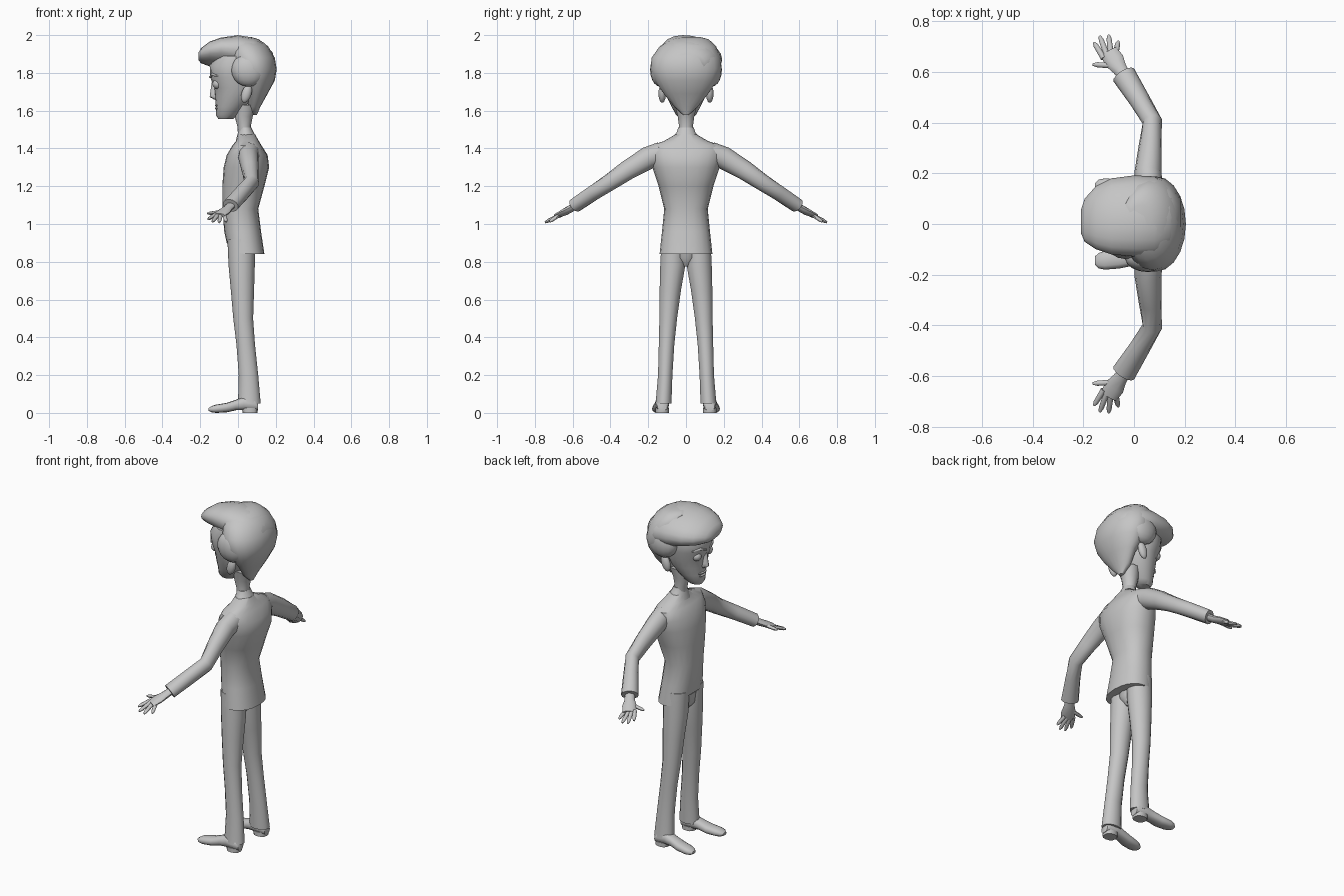
import bpy, bmesh, math
from mathutils import Vector, Matrix

grey = bpy.data.materials.new("plain_grey")
grey.diffuse_color = (0.56, 0.56, 0.56, 1)


def finish(bm, name, mirror=False, angle=45):
    bmesh.ops.recalc_face_normals(bm, faces=bm.faces)
    me = bpy.data.meshes.new(name)
    bm.to_mesh(me)
    bm.free()
    me.materials.append(grey)
    me.shade_smooth()
    me.set_sharp_from_angle(angle=math.radians(angle))
    ob = bpy.data.objects.new(name, me)
    bpy.context.collection.objects.link(ob)
    if mirror:
        m = ob.modifiers.new("mirror", 'MIRROR')
        m.use_axis = (False, True, False)
        m.use_mirror_merge = False
    return ob


def loft(name, rings, n=16, p=1.0, mirror=False, angle=45, adjust=None):
    """Skin rings of (centre, radius vector, radius vector); p < 1 is boxier."""
    bm = bmesh.new()
    loops = []
    for c, a, b in rings:
        loop = []
        for i in range(n):
            t = 2 * math.pi * i / n
            k, s = math.cos(t), math.sin(t)
            k = math.copysign(abs(k) ** p, k)
            s = math.copysign(abs(s) ** p, s)
            loop.append(bm.verts.new(Vector(c) + Vector(a) * k + Vector(b) * s))
        loops.append(loop)
    if adjust:
        adjust(loops)
    for lo, hi in zip(loops, loops[1:]):
        for i in range(n):
            j = (i + 1) % n
            bm.faces.new((lo[i], lo[j], hi[j], hi[i]))
    bm.faces.new(loops[0])
    bm.faces.new(loops[-1])
    return finish(bm, name, mirror, angle)


def stack(rows):
    """Horizontal rings from (z, x min, x max, y centre, y half width)."""
    return [(((x0 + x1) / 2, y, z), ((x1 - x0) / 2, 0, 0), (0, w, 0))
            for z, x0, x1, y, w in rows]


def along_x(rows):
    """Rings facing x from (x, y, z bottom, z top, y half width, tilt)."""
    return [((x, y, (z0 + z1) / 2), (0, w, -tilt), (0, 0, (z1 - z0) / 2))
            for x, y, z0, z1, w, tilt in rows]


def tube(rows):
    """Rings following a path of (x, y, z, side radius, upright radius)."""
    pts = [Vector(r[:3]) for r in rows]
    out = []
    for i, r in enumerate(rows):
        d = (pts[min(i + 1, len(pts) - 1)] - pts[max(i - 1, 0)]).normalized()
        side = d.cross(Vector((0, 0, 1))).normalized()
        out.append((pts[i], side * r[3], side.cross(d) * r[4]))
    return out


def ball(name, centre, radii, turn=0, mirror=False):
    bm = bmesh.new()
    mat = (Matrix.Translation(centre) @ Matrix.Rotation(turn, 4, 'Y')
           @ Matrix.Diagonal((*radii, 1)))
    bmesh.ops.create_uvsphere(bm, u_segments=16, v_segments=10, radius=1, matrix=mat)
    return finish(bm, name, mirror)


# Jacket, with the hem cut higher at the front
def raise_hem(loops):
    for v in loops[0]:
        v.co.z += 0.06 * max(0, (0.04 - v.co.x) / 0.1) ** 2


loft("jacket", stack([
    (0.84, -0.06, 0.14, 0, 0.14), (0.96, -0.073, 0.122, 0, 0.127),
    (1.08, -0.082, 0.107, 0, 0.115), (1.2, -0.083, 0.14, 0, 0.145),
    (1.30, -0.076, 0.165, 0, 0.178), (1.365, -0.06, 0.157, 0, 0.192),
    (1.415, -0.03, 0.125, 0, 0.185), (1.44, -0.01, 0.11, 0, 0.115),
    (1.475, 0.0, 0.09, 0, 0.055)]), n=20, p=0.9, adjust=raise_hem)
loft("collar", stack([(1.44, -0.012, 0.108, 0, 0.085), (1.485, 0.0, 0.083, 0, 0.05),
                      (1.51, 0.008, 0.07, 0, 0.041)]))

# Sleeves
loft("sleeve", tube([
    (0.06, 0.13, 1.375, 0.055, 0.06), (0.055, 0.2, 1.35, 0.054, 0.06),
    (0.064, 0.31, 1.285, 0.045, 0.052), (0.072, 0.405, 1.22, 0.039, 0.045),
    (0.022, 0.49, 1.165, 0.041, 0.042), (-0.04, 0.588, 1.098, 0.048, 0.038)]),
    n=12, mirror=True)

# Hands
loft("palm", tube([
    (-0.025, 0.565, 1.11, 0.024, 0.02), (-0.056, 0.612, 1.08, 0.029, 0.019),
    (-0.078, 0.645, 1.062, 0.04, 0.017), (-0.1, 0.68, 1.045, 0.035, 0.012)]),
    n=10, mirror=True)
fingers = [("index_finger", (-0.12, 0.655, 1.05), (-0.158, 0.717, 1.025)),
           ("middle_finger", (-0.108, 0.668, 1.047), (-0.135, 0.742, 1.012)),
           ("ring_finger", (-0.092, 0.675, 1.045), (-0.1, 0.746, 1.008)),
           ("little_finger", (-0.073, 0.672, 1.047), (-0.062, 0.722, 1.012)),
           ("thumb", (-0.075, 0.625, 1.066), (-0.163, 0.63, 1.055))]
for name, a, b in fingers:
    mid = Vector(a).lerp(Vector(b), 0.8)
    loft(name, tube([(*a, 0.012, 0.011), (*mid, 0.010, 0.009), (*b, 0.005, 0.005)]),
         n=8, mirror=True)

# Trousers
loft("trouser_leg", stack([
    (0.05, 0.0, 0.12, 0.119, 0.043), (0.2, 0.004, 0.107, 0.11, 0.039),
    (0.36, -0.008, 0.09, 0.103, 0.042), (0.5, -0.025, 0.08, 0.094, 0.048),
    (0.65, -0.038, 0.085, 0.083, 0.058), (0.78, -0.05, 0.089, 0.07, 0.068),
    (0.92, -0.056, 0.09, 0.066, 0.065)]), n=14, mirror=True)
loft("trouser_seat", stack([(0.775, 0.0, 0.05, 0, 0.02), (0.82, -0.045, 0.085, 0, 0.06),
                            (0.92, -0.05, 0.088, 0, 0.1)]))

# Shoes
loft("shoe", along_x([
    (0.105, 0.125, 0.012, 0.055, 0.026, 0), (0.09, 0.125, 0.012, 0.075, 0.034, 0),
    (0.03, 0.126, 0.014, 0.085, 0.037, 0), (-0.01, 0.13, 0.014, 0.07, 0.036, 0),
    (-0.06, 0.136, 0.003, 0.053, 0.04, 0), (-0.115, 0.143, 0.0, 0.044, 0.037, 0),
    (-0.14, 0.145, 0.003, 0.036, 0.03, 0), (-0.155, 0.145, 0.01, 0.026, 0.016, 0)]),
    n=12, p=0.8, mirror=True)
loft("shoe_heel", stack([(0, 0.025, 0.103, 0.126, 0.035),
                         (0.025, 0.02, 0.105, 0.126, 0.035)]), n=12, p=0.8, mirror=True)

# Neck and face
loft("neck", stack([(1.45, 0.002, 0.075, 0, 0.04), (1.52, -0.004, 0.068, 0, 0.038),
                    (1.57, -0.018, 0.078, 0, 0.045), (1.63, -0.02, 0.1, 0, 0.06)]), n=14)
loft("face", stack([
    (1.557, -0.105, -0.025, 0, 0.033), (1.578, -0.117, 0.0, 0, 0.053),
    (1.62, -0.116, 0.04, 0, 0.076), (1.67, -0.122, 0.08, 0, 0.1),
    (1.72, -0.126, 0.1, 0, 0.116), (1.775, -0.146, 0.1, 0, 0.13),
    (1.84, -0.15, 0.1, 0, 0.14), (1.89, -0.12, 0.1, 0, 0.13)]), n=20)
loft("nose", stack([(1.66, -0.128, -0.1, 0, 0.014), (1.672, -0.15, -0.1, 0, 0.02),
                    (1.69, -0.148, -0.1, 0, 0.016), (1.75, -0.139, -0.1, 0, 0.01)]), n=10)
ball("upper_lip", (-0.106, 0, 1.628), (0.017, 0.037, 0.008))
ball("lower_lip", (-0.106, 0, 1.612), (0.017, 0.03, 0.008))
ball("eye", (-0.108, 0.053, 1.742), (0.027, 0.027, 0.027), mirror=True)
loft("eyebrow", [((x, y, z), (0.007, 0, 0), (0, 0, r)) for x, y, z, r in
                 [(-0.146, 0.018, 1.778, 0.006), (-0.136, 0.058, 1.792, 0.008),
                  (-0.11, 0.095, 1.784, 0.004)]], n=8, mirror=True)
ball("ear", (0.045, 0.126, 1.69), (0.026, 0.02, 0.05), turn=0.3, mirror=True)

# Hair: back mass, side locks and swept quiff
loft("hair_back", stack([
    (1.577, 0.075, 0.1, 0, 0.015), (1.62, 0.055, 0.118, 0, 0.062),
    (1.69, 0.045, 0.157, 0, 0.118), (1.76, 0.0, 0.195, 0, 0.165),
    (1.82, -0.03, 0.205, 0, 0.188), (1.88, -0.05, 0.195, 0, 0.182),
    (1.94, -0.06, 0.16, 0.01, 0.15), (1.978, -0.05, 0.11, 0.02, 0.1),
    (1.99, -0.02, 0.07, 0.025, 0.05)]), n=20)
ball("side_lock", (0.055, 0.135, 1.815), (0.09, 0.055, 0.088), mirror=True)
loft("quiff", along_x([
    (-0.21, 0.01, 1.868, 1.905, 0.045, 0.006), (-0.195, 0.015, 1.853, 1.93, 0.085, 0.012),
    (-0.15, 0.025, 1.838, 1.962, 0.125, 0.022), (-0.09, 0.03, 1.825, 1.982, 0.15, 0.028),
    (0.0, 0.032, 1.8, 1.996, 0.16, 0.028), (0.08, 0.03, 1.79, 1.984, 0.158, 0.024),
    (0.14, 0.025, 1.79, 1.958, 0.13, 0.014), (0.185, 0.02, 1.8, 1.905, 0.08, 0.0)]),
    n=20)
